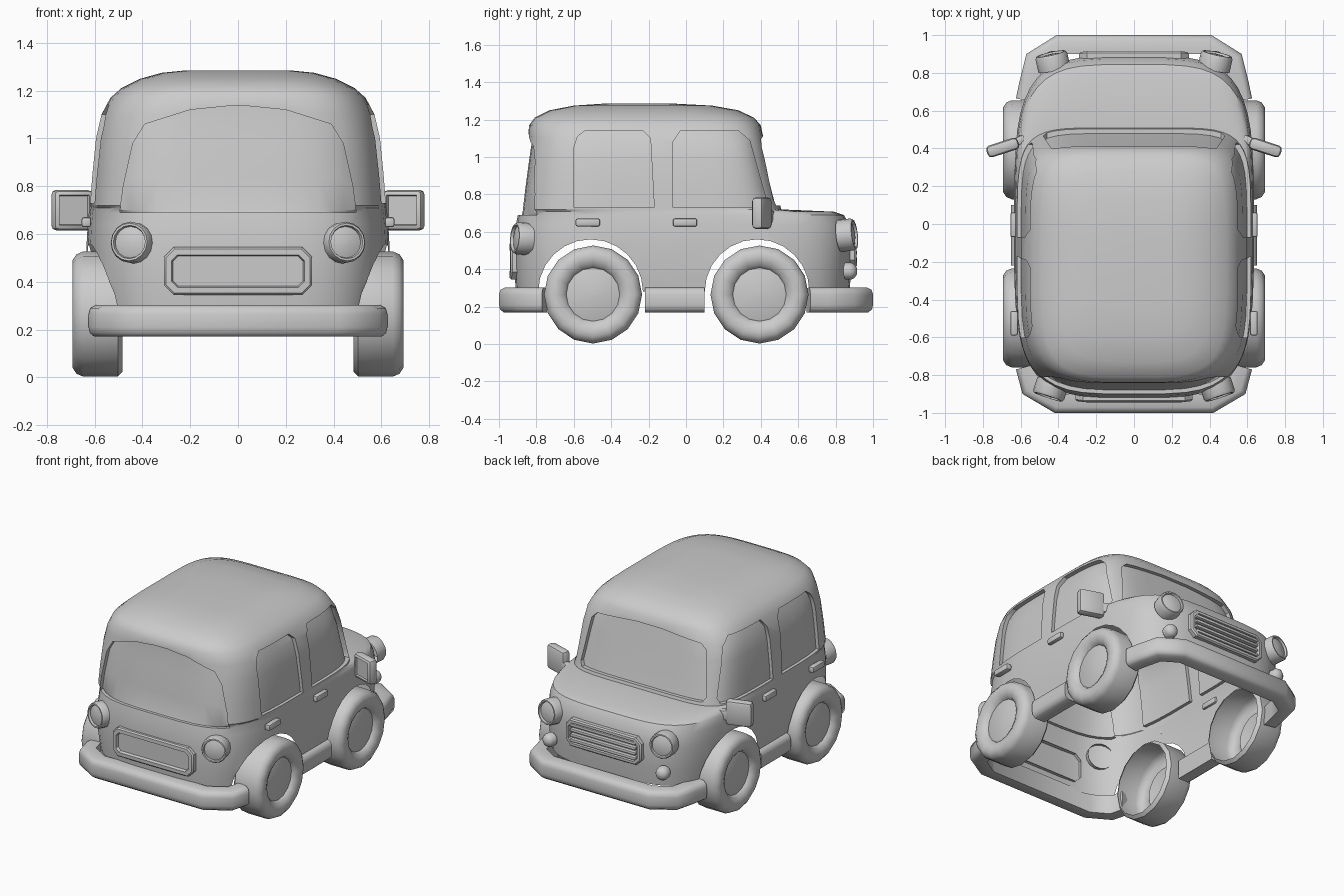
import bpy, bmesh
from math import sin, cos, pi, radians
from mathutils import Vector, Matrix

if "Cube" in bpy.data.objects:
    bpy.data.objects.remove(bpy.data.objects["Cube"])


def finish(name, bm, angle=40):
    bmesh.ops.recalc_face_normals(bm, faces=bm.faces)
    me = bpy.data.meshes.new(name)
    bm.to_mesh(me)
    bm.free()
    ob = bpy.data.objects.new(name, me)
    bpy.context.collection.objects.link(ob)
    smooth(ob, angle)
    return ob


def smooth(ob, angle=40):
    bpy.ops.object.select_all(action='DESELECT')
    ob.select_set(True)
    bpy.context.view_layer.objects.active = ob
    bpy.ops.object.shade_smooth_by_angle(angle=radians(angle))


def skin(name, loops, caps=(True, True), closed=True, angle=40):
    """Join a row of equal point loops into a surface."""
    bm = bmesh.new()
    rows = [[bm.verts.new(p) for p in lp] for lp in loops]
    n = len(rows[0])
    for a, b in zip(rows, rows[1:]):
        for i in range(n if closed else n - 1):
            j = (i + 1) % n
            bm.faces.new((a[i], a[j], b[j], b[i]))
    if caps[0]:
        bm.faces.new(rows[0])
    if caps[1]:
        bm.faces.new(rows[-1])
    return finish(name, bm, angle)


def lathe(name, profile, pos, axis, segs=16):
    """Spin (radius, height) pairs about an axis; the end is capped."""
    m = Matrix.Translation(pos) @ Vector(axis).to_track_quat('Z', 'Y').to_matrix().to_4x4()
    loops = [[m @ Vector((r * cos(2 * pi * i / segs), r * sin(2 * pi * i / segs), h))
              for i in range(segs)] for r, h in profile]
    return skin(name, loops, (False, True))


def box(name, pos, size, bevel, rot_z=0, recess=False):
    bm = bmesh.new()
    bmesh.ops.create_cube(bm, size=1, matrix=Matrix.Diagonal((*size, 1)))
    bmesh.ops.bevel(bm, geom=bm.edges[:], offset=bevel, segments=2, affect='EDGES', profile=0.5)
    if recess:
        bm.normal_update()
        back = max((f for f in bm.faces if f.normal.y < -0.9), key=lambda f: f.calc_area())
        bmesh.ops.inset_region(bm, faces=[back], thickness=0.004)
        bmesh.ops.translate(bm, verts=back.verts[:], vec=(0, 0.012, 0))
    bm.transform(Matrix.Translation(pos) @ Matrix.Rotation(rot_z, 4, 'Z'))
    return finish(name, bm)


def boolean(target, cutter):
    m = target.modifiers.new('cut', 'BOOLEAN')
    m.operation, m.solver, m.object = 'DIFFERENCE', 'EXACT', cutter
    bpy.context.view_layer.objects.active = target
    bpy.ops.object.modifier_apply(modifier=m.name)


# Body shell: horizontal sections (z, rear y, front y, half width, front squareness)
SECTIONS = [(.28, -.91, .875, .615, 4), (.40, -.92, .885, .63, 4), (.55, -.92, .89, .635, 4),
            (.64, -.91, .875, .63, 4), (.69, -.90, .845, .625, 4), (.708, -.90, .79, .622, 4),
            (.72, -.895, .51, .62, 6), (.85, -.88, .475, .61, 6), (1.0, -.86, .44, .595, 6),
            (1.1, -.845, .415, .572, 6), (1.17, -.84, .40, .535, 5), (1.21, -.81, .365, .49, 5),
            (1.25, -.73, .28, .41, 4), (1.275, -.60, .14, .32, 4), (1.285, -.45, -.05, .22, 4)]


def body_loft(name, d):
    def power(v, e):
        return abs(v) ** e * (1 if v > 0 else -1)
    loops = []
    for z, rear, front, w, nf in SECTIONS:
        c, h, lp = (rear + front) / 2, (front - rear) / 2 - d, []
        for i in range(48):
            t = 2 * pi * (i + .5) / 48
            n = nf if sin(t) > 0 else 4
            lp.append(((w - d) * power(cos(t), 2 / n), c + h * power(sin(t), 2 / n), z - d))
        loops.append(lp)
    return skin(name, loops)


body = body_loft('car_body', 0)
core = body_loft('window_depth_helper', .02)


# Window recesses: prisms with the inner core removed, then cut from the body
def mirrored(half):
    return half + [(-x, z) for x, z in reversed(half)]


rear_door = [(-.60, .73), (-.60, 1.05), (-.58, 1.11), (-.54, 1.14), (-.23, 1.14), (-.19, 1.1), (-.17, .73)]
front_door = [(-.07, .73), (-.07, 1.08), (-.03, 1.14), (.28, 1.14), (.34, 1.09), (.43, .77), (.42, .73)]
rear_glass = mirrored([(.495, .69), (.48, .80), (.44, .98), (.39, 1.06), (.2, 1.12), (.05, 1.135)])
windscreen = mirrored([(.46, .74), (.48, .77), (.44, 1.06), (.40, 1.1), (.1, 1.125)])
cutters = [core]
for pts in (rear_door, front_door):
    cutters.append(skin('window_cutter', [[(x, y, z) for y, z in pts] for x in (-1, 1)]))
for pts, ys in ((rear_glass, (-1.2, 0)), (windscreen, (0, 1.2))):
    cutters.append(skin('window_cutter', [[(x, y, z) for x, z in pts] for y in ys]))
for c in cutters[1:]:
    boolean(c, core)
    boolean(body, c)

# Wheel arches
AXLES = (-.497, .393)
for y in AXLES:
    arch = skin('arch_cutter', [[(x, y - .013 + .28 * cos(2 * pi * i / 24), .28 + .28 * sin(2 * pi * i / 24))
                                 for i in range(24)] for x in (-1, 1)])
    boolean(body, arch)
    cutters.append(arch)
for c in cutters:
    bpy.data.objects.remove(c)

# Open the underside and hollow the arches
bm = bmesh.new()
bm.from_mesh(body.data)
gone = []
for f in bm.faces:
    p = f.calc_center_median()
    if p.z < .285 or (abs(p.x) < .3 and abs(p.y) < .8 and p.z < .57):
        gone.append(f)
bmesh.ops.delete(bm, geom=gone, context='FACES')
bm.to_mesh(body.data)
bm.free()
smooth(body, 35)


# Bumpers and sills: rounded bar swept along an outer path
def bar(name, path):
    section = [(.025, .17), (.005, .185), (0, .21), (0, .265), (.008, .29), (.03, .302), (.10, .30), (.10, .17)]
    pts = [Vector(p) for p in path]
    loops = []
    for i, p in enumerate(pts):
        a = (p - pts[i - 1]).normalized() if i else None
        b = (pts[i + 1] - p).normalized() if i < len(pts) - 1 else None
        a, b = a or b, b or a
        na, nb = Vector((-a.y, a.x)), Vector((-b.y, b.x))
        m = (na + nb) / (1 + na.dot(nb))
        loops.append([(p.x + m.x * o, p.y + m.y * o, z) for o, z in section])
    return skin(name, loops, angle=50)


half = [(.625, .665), (.605, .76), (.57, .90), (.41, 1.0)]
bar('front_bumper', half + [(-x, y) for x, y in reversed(half)])
half = [(-.625, -.77), (-.59, -.90), (-.42, -1.0)]
bar('rear_bumper', half + [(-x, y) for x, y in reversed(half)])
bar('right_sill', [(.65, -.22), (.65, .10)])
bar('left_sill', [(-.65, .10), (-.65, -.22)])


# Framed panels with chamfered corners, bent slightly to follow the body
def panel(name, hw, z0, z1, y, side, rim, depth):
    zc, hh, loops = (z0 + z1) / 2, (z1 - z0) / 2, []
    for inset, out in ((0, -.05), (0, -.008), (.008, 0), (rim, 0), (rim + .006, -depth)):
        a, b, c = hw - inset, hh - inset, .04 - inset * .5
        outline = [(a, b - c), (a - c, b), (-a + c, b), (-a, b - c),
                   (-a, c - b), (c - a, -b), (a - c, -b), (a, c - b)]
        loops.append([(x, side * (y + out - .22 * x * x), zc + z) for x, z in outline])
    skin(name, loops, (False, True), angle=30)


panel('rear_plate_frame', .31, .345, .545, .958, -1, .032, .02)
panel('front_grille', .29, .41, .60, .928, 1, .025, .03)
for i in range(4):
    box('grille_slat', (0, .90, .453 + i * .035), (.50, .03, .02), .005)

# Parts repeated on both sides
LAMP = [(.086, -.06), (.086, .01), (.079, .024), (.070, .024), (.066, .01), (.04, .018), (.001, .02)]
FOG = [(.045, -.03), (.045, .005), (.036, .022), (.02, .032), (.001, .035)]
TYRE = [(.24, -.105), (.262, -.085), (.262, .06), (.25, .088), (.225, .105), (.19, .105),
        (.155, .09), (.143, .07), (.138, .072), (.001, .078)]
for s, tag in ((1, 'right'), (-1, 'left')):
    lathe(tag + '_headlight', LAMP, (s * .435, .878, .585), (s * .22, 1, .12))
    lathe(tag + '_fog_light', FOG, (s * .435, .88, .39), (s * .2, 1, 0), 12)
    lathe(tag + '_tail_light', LAMP, (s * .448, -.893, .565), (s * .33, -1, .08))
    for y in AXLES:
        lathe(tag + '_wheel', TYRE, (s * .588, y, .265), (s, 0, 0))
    for y in (-.525, -.005):
        box(tag + '_door_handle', (s * .635, y, .65), (.04, .13, .042), .01)
    box(tag + '_mirror', (s * .695, .405, .70), (.175, .065, .17), .022, -s * radians(18), True)
    box(tag + '_mirror_stalk', (s * .61, .44, .68), (.08, .045, .07), .012, -s * radians(25))
